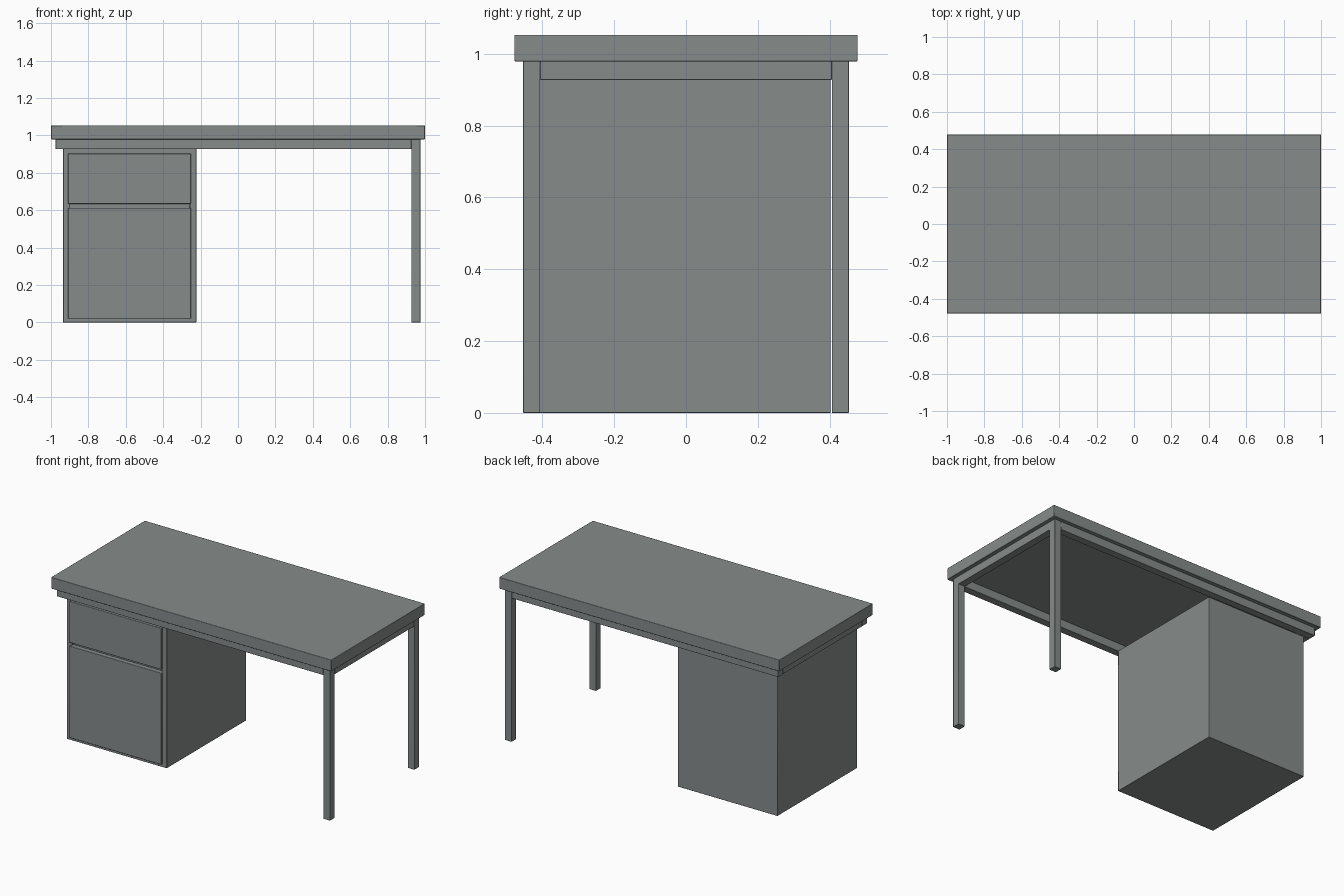
import bpy, bmesh, math

if "Cube" in bpy.data.objects:
    bpy.data.objects.remove(bpy.data.objects["Cube"])

# Dark painted metal
paint = bpy.data.materials.new("dark_grey_paint")
paint.diffuse_color = (0.24, 0.265, 0.26, 1)
paint.use_nodes = True
paint.node_tree.nodes["Principled BSDF"].inputs["Base Color"].default_value = paint.diffuse_color


def box(name, x, y, z, bevel=0.002, recess=None):
    """Box from (min, max) ranges; recess = (border, depth) sinks the front face."""
    bm = bmesh.new()
    bmesh.ops.create_cube(bm, size=1)
    for v in bm.verts:
        v.co = [r[0] if c < 0 else r[1] for c, r in zip(v.co, (x, y, z))]
    bm.normal_update()
    if recess:
        front = [min(bm.faces, key=lambda f: f.calc_center_median().y)]
        bmesh.ops.inset_region(bm, faces=front, thickness=recess[0], use_even_offset=True)
        bmesh.ops.inset_region(bm, faces=front, thickness=0, depth=-recess[1])
    me = bpy.data.meshes.new(name)
    bm.to_mesh(me)
    bm.free()
    me.materials.append(paint)
    ob = bpy.data.objects.new(name, me)
    bpy.context.collection.objects.link(ob)
    bpy.ops.object.select_all(action='DESELECT')
    ob.select_set(True)
    bpy.context.view_layer.objects.active = ob
    m = ob.modifiers.new("soft_edges", 'BEVEL')
    m.width = bevel
    m.segments = 2
    bpy.ops.object.shade_smooth_by_angle(angle=math.radians(50))


# Table top
box("table_top", (-1, 1), (-0.478, 0.478), (0.979, 1.053), 0.003)

# Frame of square tube under the top
X, Y, T = 0.975, 0.454, 0.048
LOW, HIGH = 0.927, 0.98
for name, s in (("front", -1), ("back", 1)):
    ys = sorted((s * Y, s * (Y - T)))
    box(name + "_rail", (-X, X - T), ys, (LOW, HIGH))
    # Right-hand legs run up to the table top
    box(name + "_leg", (X - T, X), ys, (0, HIGH))
for name, s in (("left", -1), ("right", 1)):
    box(name + "_rail", sorted((s * X, s * (X - T))), (T - Y, Y - T), (LOW, HIGH))

# Drawer pedestal, open at the front behind the drawers
box("pedestal", (-0.935, -0.223), (-0.408, 0.403), (0, 0.929), 0.002, (0.034, 0.02))

# Drawer fronts, standing slightly proud of the pedestal
for name, z in (("lower_drawer", (0.02, 0.612)), ("upper_drawer", (0.634, 0.902))):
    box(name, (-0.908, -0.252), (-0.422, -0.39), z, 0.003)
